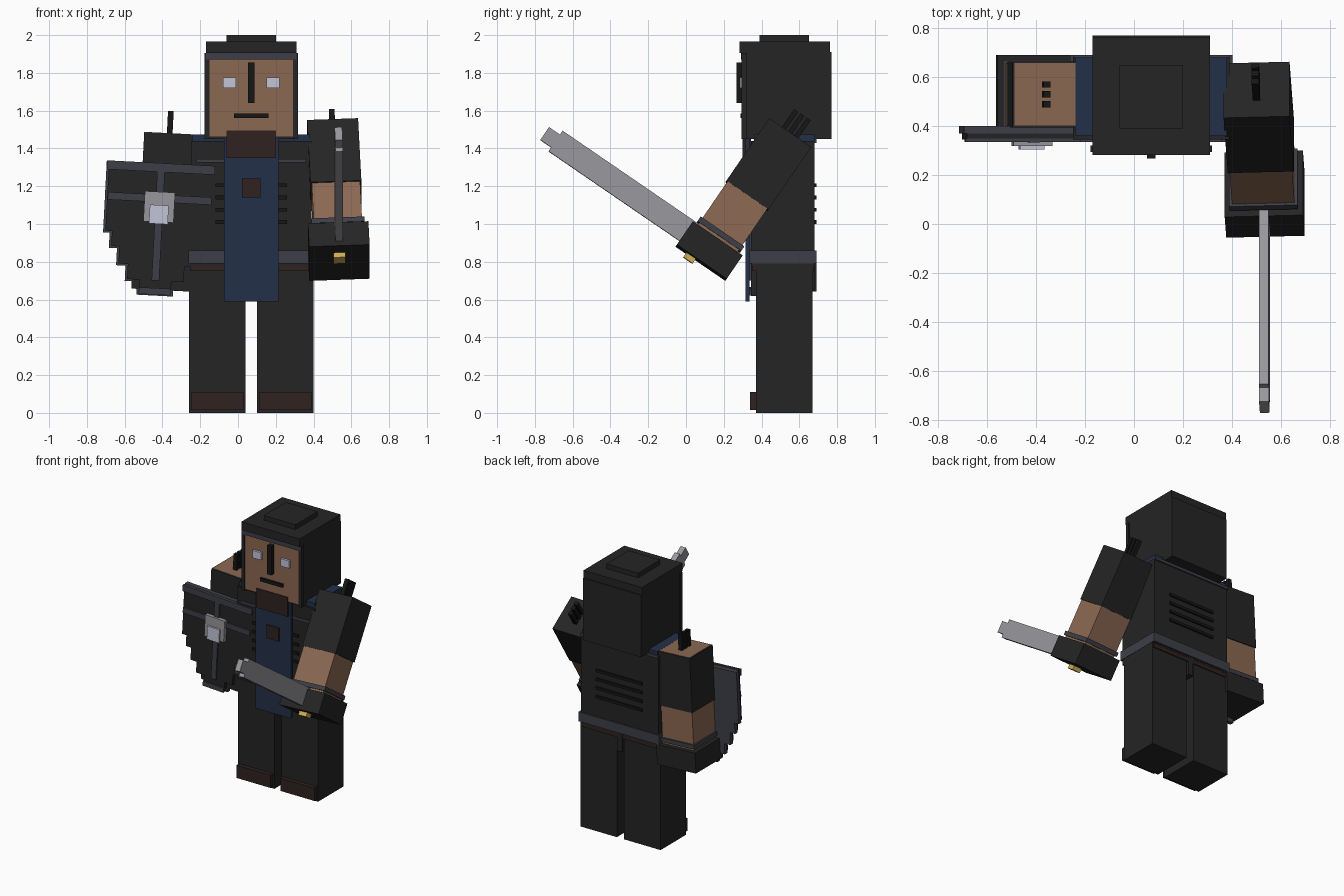
import bpy, bmesh, math
from mathutils import Matrix, Vector


def material(name, rgb):
    m = bpy.data.materials.new(name)
    m.diffuse_color = (*rgb, 1)
    return m


BLACK = material("charcoal", (0.018, 0.018, 0.018))
SLATE = material("slate", (0.048, 0.048, 0.066))
SKIN = material("tan skin", (0.26, 0.14, 0.085))
BLUE = material("navy cloth", (0.017, 0.030, 0.065))
BROWN = material("dark brown leather", (0.029, 0.016, 0.014))
STEEL = material("steel", (0.31, 0.31, 0.335))
LIGHT = material("pale metal", (0.54, 0.56, 0.69))
GOLD = material("gold", (0.62, 0.42, 0.10))
INK = material("near black", (0.008, 0.008, 0.008))


def boxes(name, mat, spans, frame=Matrix()):
    """One object from (x0, x1, y0, y1, z0, z1) spans, placed by frame."""
    bm = bmesh.new()
    for x0, x1, y0, y1, z0, z1 in spans:
        mid = Vector((x0 + x1, y0 + y1, z0 + z1)) / 2
        size = Matrix.Diagonal((x1 - x0, y1 - y0, z1 - z0, 1))
        bmesh.ops.create_cube(bm, size=1, matrix=frame @ Matrix.Translation(mid) @ size)
    me = bpy.data.meshes.new(name)
    bm.to_mesh(me)
    bm.free()
    me.materials.append(mat)
    ob = bpy.data.objects.new(name, me)
    bpy.context.collection.objects.link(ob)
    return ob


CX = 0.07  # body centre line


def pair(x0, x1, *rest):
    """A span and its mirror image about the body centre line."""
    return [(CX + x0, CX + x1, *rest), (CX - x1, CX - x0, *rest)]


# Legs and boots
boxes("legs", BLACK, pair(0.03, 0.33, 0.37, 0.67, 0, 0.79))
boxes("boot_toes", BROWN, pair(0.04, 0.32, 0.34, 0.37, 0.015, 0.11))

# Torso, belt and cloth
boxes("torso", BLACK, [(-0.25, 0.39, 0.345, 0.68, 0.78, 1.44)])
boxes("skirt", BLACK, [(-0.05, 0.19, 0.345, 0.37, 0.62, 0.79),
                       (0.05, 0.09, 0.60, 0.68, 0.65, 0.79)])
boxes("hip_band", BROWN, [(-0.255, 0.395, 0.35, 0.678, 0.75, 0.79)])
boxes("belt", SLATE, [(-0.262, 0.402, 0.335, 0.69, 0.79, 0.86)])
boxes("shoulder_cloth", BLUE, [(-0.24, 0.38, 0.36, 0.68, 1.44, 1.475)])
boxes("shoulder_trim", SLATE, [(-0.25, 0.39, 0.68, 0.69, 1.43, 1.45)]
      + pair(0.13, 0.29, 0.335, 0.345, 1.325, 1.345))
ribs = []
for z in (1.01, 1.075, 1.14, 1.205):
    ribs += [(-0.12, 0.26, 0.335, 0.345, z - 0.01, z + 0.01),
             (-0.12, 0.26, 0.68, 0.692, z - 0.01, z + 0.01)]
boxes("torso_ribs", INK, ribs)
boxes("tabard", BLUE, [(-0.075, 0.215, 0.315, 0.335, 0.59, 1.45)])
boxes("tabard_badge", BROWN, [(0.02, 0.12, 0.307, 0.315, 1.14, 1.24)])
boxes("collar", BROWN, [(-0.06, 0.20, 0.298, 0.345, 1.35, 1.495)])

# Head and helmet
boxes("helmet", BLACK, [(-0.17, 0.31, 0.31, 0.77, 1.45, 1.91)]
      + pair(0.222, 0.248, 0.295, 0.32, 1.45, 1.905))
boxes("helmet_cap", BLACK, [(-0.17, 0.31, 0.282, 0.762, 1.905, 1.965),
                            (-0.06, 0.20, 0.39, 0.65, 1.965, 2.0)])
boxes("face", SKIN, [(-0.152, 0.292, 0.302, 0.32, 1.46, 1.875)])
boxes("brow_band", SLATE, [(-0.17, 0.31, 0.29, 0.32, 1.87, 1.905)])
boxes("eyes", LIGHT, pair(0.08, 0.15, 0.285, 0.303, 1.72, 1.775))
boxes("nose_guard", INK, [(0.053, 0.087, 0.267, 0.303, 1.64, 1.855)])
boxes("mouth", INK, [(-0.022, 0.162, 0.288, 0.303, 1.56, 1.585)])


# Arms, with the local origin at the centre of the glove's underside
def arm(side, frame, crown):
    boxes(side + "_glove", BLACK, [(-0.16, 0.16, -0.16, 0.16, 0, 0.15)], frame)
    boxes(side + "_cuff", SLATE, [(-0.14, 0.14, -0.14, 0.14, 0.165, 0.195)], frame)
    boxes(side + "_forearm", SKIN, [(-0.128, 0.128, -0.128, 0.128, 0.14, crown)], frame)
    boxes(side + "_sleeve", BLACK, [(-0.135, 0.135, -0.135, 0.135, 0.43, 0.83)], frame)
    boxes(side + "_shoulder_spikes", INK,
          [(-0.015, 0.015, y - 0.013, y + 0.013, 0.82, 0.95) for y in (-0.04, 0, 0.04)],
          frame)


right_frame = (Matrix.Translation((-0.405, 0.53, 0.65))
               @ Matrix.Rotation(math.radians(3), 4, 'Y'))
arm("right", right_frame, 0.832)
left_frame = (Matrix.Translation((0.537, 0.08, 0.795))
              @ Matrix.Rotation(math.radians(-34.4), 4, 'X')
              @ Matrix.Rotation(math.radians(-2.5), 4, 'Y'))
arm("left", left_frame, 0.82)

# Sword held in the left hand
boxes("sword_blade", STEEL, [(-0.02, 0.02, -1.0, -0.1, 0.03, 0.162),
                             (-0.02, 0.02, -1.07, -1.0, 0.055, 0.137)], left_frame)
boxes("sword_hilt", GOLD, [(-0.032, 0.032, -0.095, -0.035, -0.03, 0.01)], left_frame)

# Stepped shield, local origin at the middle of its top edge
shield_frame = (Matrix.Translation((-0.405, 0, 1.32))
                @ Matrix.Rotation(math.radians(3), 4, 'Y'))
rows = [(0.278, 0, -0.37), (0.243, -0.37, -0.45), (0.20, -0.45, -0.54),
        (0.15, -0.54, -0.62), (0.085, -0.62, -0.69)]
boxes("shield_back", SLATE,
      [(-w - 0.012, w + 0.012, 0.37, 0.40, b - 0.01, t) for w, t, b in rows], shield_frame)
boxes("shield_front", BLACK,
      [(-w, w, 0.345, 0.37, b, t) for w, t, b in rows], shield_frame)
boxes("shield_bars", SLATE, [(-0.285, 0.285, 0.335, 0.35, -0.045, 0.002),
                             (-0.275, 0.275, 0.335, 0.35, -0.205, -0.165),
                             (-0.02, 0.02, 0.334, 0.35, -0.62, 0),
                             (-0.085, 0.085, 0.335, 0.35, -0.695, -0.66)], shield_frame)
boxes("shield_boss", STEEL, [(-0.08, 0.08, 0.318, 0.345, -0.31, -0.15)], shield_frame)
boxes("shield_boss_centre", LIGHT, [(-0.05, 0.05, 0.305, 0.32, -0.32, -0.22)], shield_frame)
